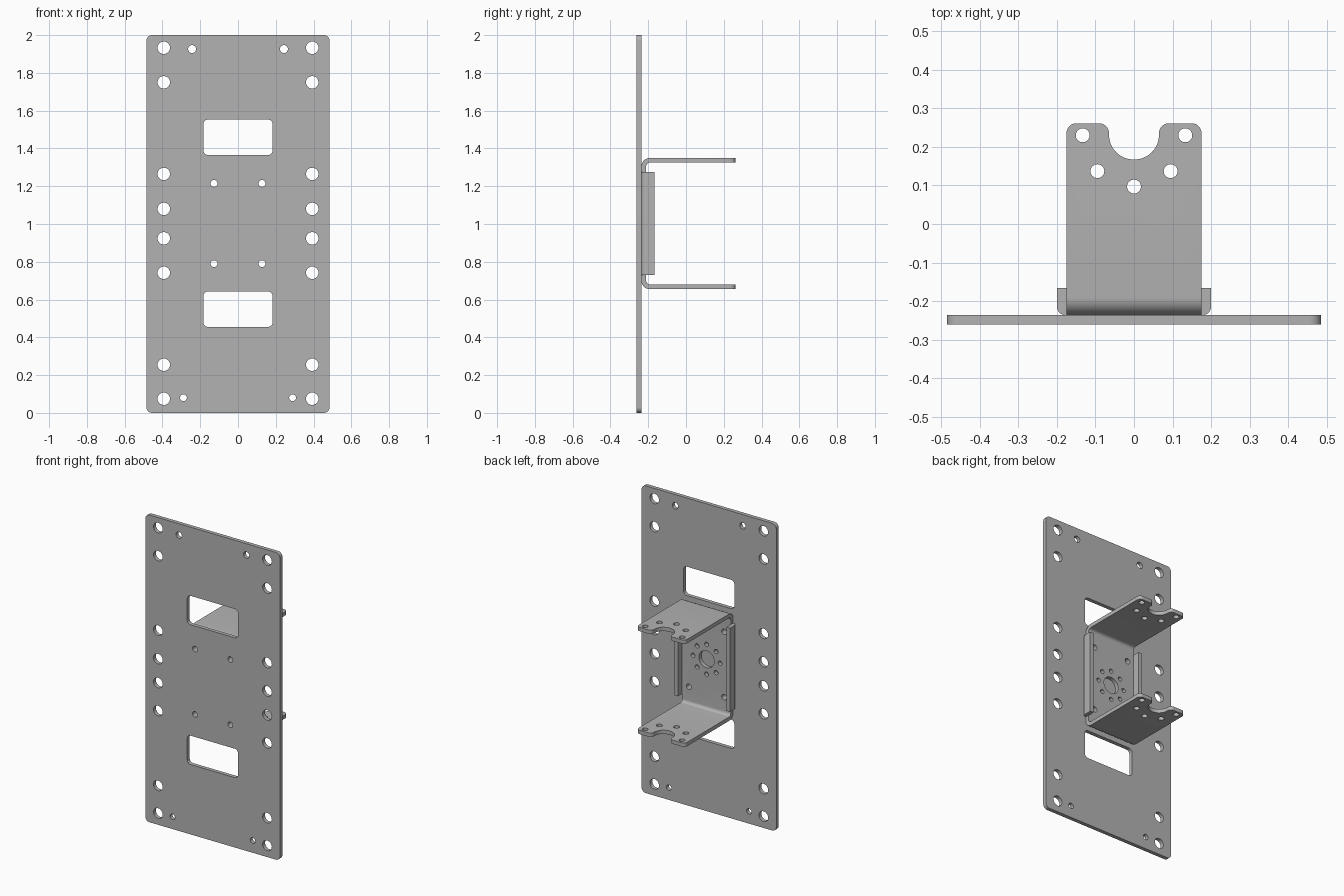
import bpy
import bmesh
from math import cos, sin, tan, tau, radians
from mathutils import Vector

cube = bpy.data.objects.get("Cube")
if cube:
    bpy.data.objects.remove(cube, do_unlink=True)

steel = bpy.data.materials.new("grey_steel")
steel.use_nodes = True
GREY = (0.45, 0.45, 0.45, 1)
steel.diffuse_color = GREY
steel.node_tree.nodes["Principled BSDF"].inputs["Base Color"].default_value = GREY


def circle(x, y, r, n=32):
    return [(x + r * cos(tau * i / n), y + r * sin(tau * i / n)) for i in range(n)]


def rounded(corners, steps=8):
    """Closed outline from (x, y, fillet radius) corners."""
    pts = []
    for i, (x, y, r) in enumerate(corners):
        p = Vector((x, y))
        if r == 0:
            pts.append((x, y))
            continue
        a = (Vector(corners[i - 1][:2]) - p).normalized()
        b = (Vector(corners[(i + 1) % len(corners)][:2]) - p).normalized()
        half = a.angle(b) / 2
        reach = r / tan(half)
        centre = p + (a + b).normalized() * (r / sin(half))
        start, end = p + a * reach - centre, p + b * reach - centre
        for k in range(steps + 1):
            d = start.slerp(end, k / steps)
            pts.append(tuple(centre + d.normalized() * r))
    return pts


def rectangle(x0, x1, y0, y1, r):
    return rounded([(x0, y0, r), (x1, y0, r), (x1, y1, r), (x0, y1, r)])


PLANES = {
    "xy": lambda u, v, d: (u, v, d),
    "xz": lambda u, v, d: (u, d, v),
    "yz": lambda u, v, d: (d, u, v),
}


def prism(name, plane, loops, lo, hi):
    """Solid from an outline and its holes, drawn in a plane and given depth."""
    bm = bmesh.new()
    place = PLANES[plane]
    edges = []
    for loop in loops:
        vs = [bm.verts.new(place(u, v, lo)) for u, v in loop]
        edges += [bm.edges.new((vs[i - 1], vs[i])) for i in range(len(vs))]
    bmesh.ops.triangle_fill(bm, edges=edges, use_beauty=True, normal=place(0, 0, 1))
    grown = bmesh.ops.extrude_face_region(bm, geom=bm.faces[:], use_keep_orig=True)
    moved = [g for g in grown["geom"] if isinstance(g, bmesh.types.BMVert)]
    bmesh.ops.translate(bm, verts=moved, vec=place(0, 0, hi - lo))
    bmesh.ops.recalc_face_normals(bm, faces=bm.faces[:])
    mesh = bpy.data.meshes.new(name)
    bm.to_mesh(mesh)
    bm.free()
    mesh.materials.append(steel)
    obj = bpy.data.objects.new(name, mesh)
    bpy.context.collection.objects.link(obj)
    return obj


def select_only(obj):
    bpy.ops.object.select_all(action="DESELECT")
    obj.select_set(True)
    bpy.context.view_layer.objects.active = obj


def combine(obj, cutter, operation):
    mod = obj.modifiers.new("cut", "BOOLEAN")
    mod.operation, mod.object, mod.solver = operation, cutter, "EXACT"
    select_only(obj)
    bpy.ops.object.modifier_apply(modifier=mod.name)
    bpy.data.objects.remove(cutter, do_unlink=True)


FRONT, SEAT, BACK = -0.261, -0.236, 0.261   # plate front, plate back, bracket tip
SHEET = 0.025
TOP, BOTTOM = 1.35, 0.655
MID = (TOP + BOTTOM) / 2

# Mounting plate with side holes, corner holes, fixing holes and two windows
fixings = [(s * 0.127, z) for s in (-1, 1) for z in (0.79, 1.215)]
plate_loops = [rectangle(-0.485, 0.485, 0, 2, 0.03)]
plate_loops += [rectangle(-0.183, 0.183, z, z + 0.188, 0.025) for z in (0.455, 1.365)]
plate_loops += [circle(x, z, 0.018) for x, z in fixings]
for s in (-1, 1):
    for z in (0.075, 0.255, 0.742, 0.924, 1.08, 1.265, 1.75, 1.933):
        plate_loops.append(circle(s * 0.393, z, 0.033))
    plate_loops.append(circle(s * 0.243, 1.926, 0.021))
    plate_loops.append(circle(s * 0.289, 0.08, 0.018))
parts = [prism("mounting_plate", "xz", plate_loops, FRONT, SEAT)]

# Bent U bracket: folded sheet section, wider than needed before trimming
inner = SEAT + SHEET
section = rounded([
    (0.3, TOP, 0), (SEAT, TOP, 0.045), (SEAT, BOTTOM, 0.045), (0.3, BOTTOM, 0),
    (0.3, BOTTOM + SHEET, 0), (inner, BOTTOM + SHEET, 0.02),
    (inner, TOP - SHEET, 0.02), (0.3, TOP - SHEET, 0)])
bracket = prism("u_bracket", "yz", [section], -0.3, 0.3)

# Arm outline with the round notch between two tabs, plus the arm holes
half = [(0.175, -0.3, 0), (0.175, BACK, 0.025), (0.065, BACK, 0.025), (0.065, 0.167, 0.0645)]
outline = half + [(-x, y, r) for x, y, r in reversed(half)]
arm_holes = [circle(s * x, y, 0.018) for s in (-1, 1) for x, y in ((0.133, 0.23), (0.095, 0.137))]
arm_holes.append(circle(0, 0.097, 0.018))
combine(bracket, prism("arm_trim", "xy", [rounded(outline)] + arm_holes, 0.5, 1.5), "INTERSECT")

# Web holes: centre bore, ring of eight, four fixing holes
web_holes = [circle(0, MID, 0.055)]
web_holes += [circle(x, z, 0.014, 20) for x, z in circle(0, MID, 0.097, 8)]
web_holes += [circle(x, z, 0.018) for x, z in fixings]
combine(bracket, prism("web_drill", "xz", web_holes, -0.3, -0.15), "DIFFERENCE")
parts.append(bracket)

# Folded side wings stiffening the web
for side, s in (("left", 1), ("right", -1)):
    wing = rounded([(s * 0.175, SEAT, 0), (s * 0.2, SEAT, 0.022),
                    (s * 0.2, -0.166, 0), (s * 0.175, -0.166, 0)])
    parts.append(prism(side + "_wing", "xy", [wing], 0.731, 1.275))

for obj in parts:
    select_only(obj)
    bpy.ops.object.shade_smooth_by_angle(angle=radians(30))
